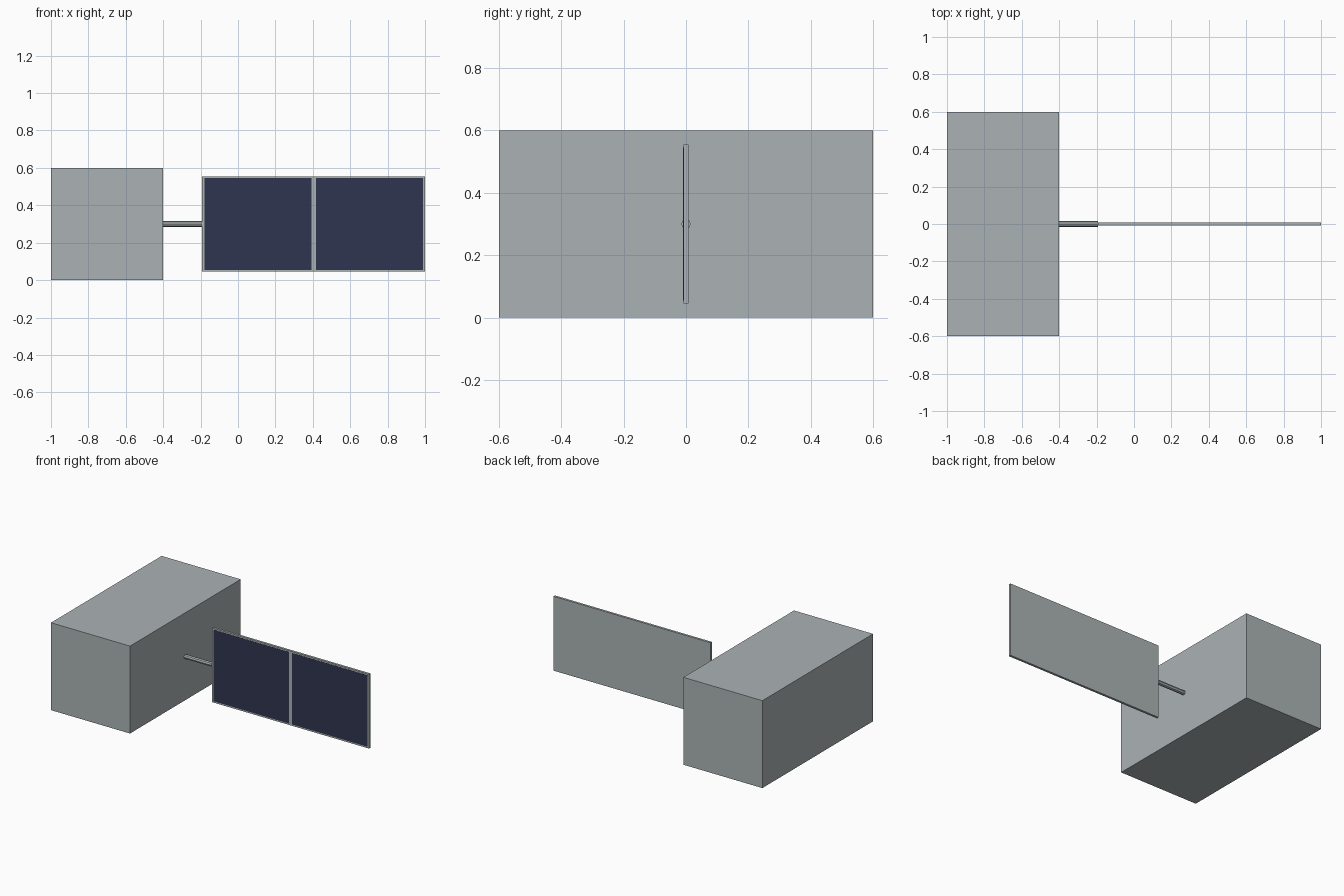
import bpy
import math

if "Cube" in bpy.data.objects:
    bpy.data.objects.remove(bpy.data.objects["Cube"])


def material(name, rgb):
    mat = bpy.data.materials.new(name)
    mat.use_nodes = True
    colour = (*rgb, 1)
    mat.diffuse_color = colour
    mat.node_tree.nodes["Principled BSDF"].inputs["Base Color"].default_value = colour
    return mat


def box(name, low, high, mat):
    centre = [(a + b) / 2 for a, b in zip(low, high)]
    bpy.ops.mesh.primitive_cube_add(size=1, location=centre)
    obj = bpy.context.object
    obj.name = name
    obj.scale = [b - a for a, b in zip(low, high)]
    bpy.ops.object.transform_apply(location=False, rotation=False, scale=True)
    obj.data.materials.append(mat)
    return obj


grey = material("hull grey", (0.41, 0.45, 0.46))
navy = material("solar cell navy", (0.028, 0.036, 0.08))

# Main block
box("body", (-1, -0.6, 0), (-0.4, 0.6, 0.6), grey)

# Solar panel backing and frame
panel_front = -0.008
box("panel_frame", (-0.192, panel_front, 0.045), (1, 0.008, 0.555), grey)

# Two dark cell plates on the front of the panel
for name, left, right in (("outer", 0.416, 0.988), ("inner", -0.18, 0.392)):
    box(name + "_solar_cell", (left, panel_front - 0.001, 0.055),
        (right, panel_front + 0.001, 0.545), navy)

# Rod joining the body to the panel
bpy.ops.mesh.primitive_cylinder_add(vertices=8, radius=0.015, depth=0.21,
                                    location=(-0.297, 0, 0.3),
                                    rotation=(0, math.pi / 2, 0))
rod = bpy.context.object
rod.name = "panel_rod"
rod.data.materials.append(grey)
